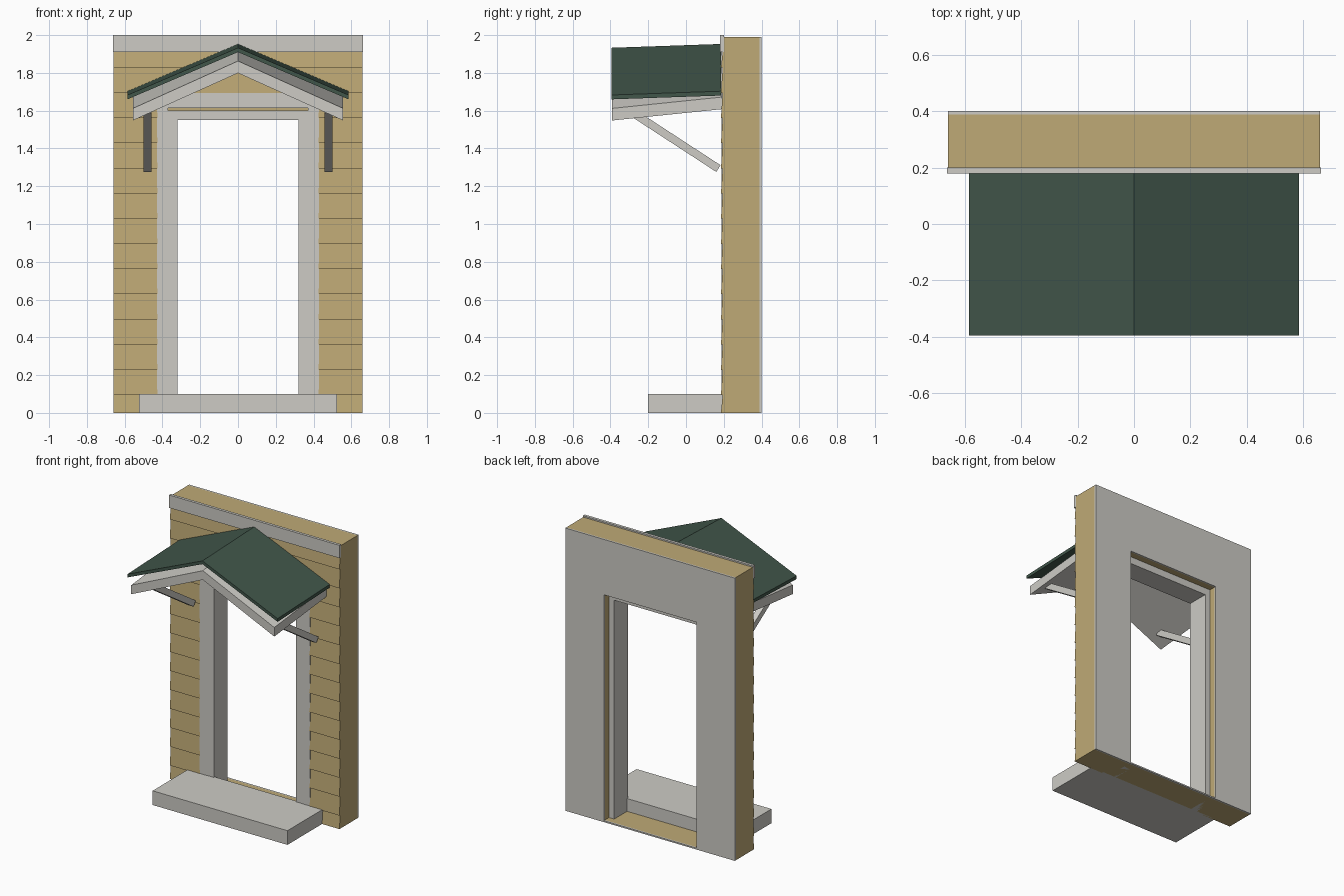
import bpy, bmesh, math
from mathutils import Vector

if "Cube" in bpy.data.objects:
    bpy.data.objects.remove(bpy.data.objects["Cube"])


def material(name, rgb):
    m = bpy.data.materials.new(name)
    m.diffuse_color = (*rgb, 1)
    m.use_nodes = True
    m.node_tree.nodes["Principled BSDF"].inputs["Base Color"].default_value = m.diffuse_color
    return m


TAN = material("tan siding", (0.52, 0.40, 0.18))
GREY = material("warm light grey", (0.61, 0.60, 0.56))
GREEN = material("dark green roofing", (0.052, 0.092, 0.068))


def finish(name, bm, mat):
    bmesh.ops.recalc_face_normals(bm, faces=bm.faces)
    me = bpy.data.meshes.new(name)
    bm.to_mesh(me)
    bm.free()
    me.materials.append(mat)
    ob = bpy.data.objects.new(name, me)
    bpy.context.collection.objects.link(ob)
    return ob


def loft(bm, front, back):
    """Solid between two matching closed outlines."""
    a = [bm.verts.new(p) for p in front]
    b = [bm.verts.new(p) for p in back]
    n = len(a)
    bm.faces.new(a)
    bm.faces.new(b[::-1])
    for i in range(n):
        j = (i + 1) % n
        bm.faces.new((a[i], b[i], b[j], a[j]))


def prism(name, xz, y0, y1, mat, rise=0.0):
    """Extrude an x-z profile from y0 to y1, lifting the back end by rise."""
    bm = bmesh.new()
    loft(bm, [(x, y0, z) for x, z in xz], [(x, y1, z + rise) for x, z in xz])
    return finish(name, bm, mat)


def rect(x0, x1, z0, z1):
    return [(x0, z0), (x1, z0), (x1, z1), (x0, z1)]


def ring(name, outer, inner, y0, y1, mat):
    """Rectangular panel with a rectangular hole."""
    bm = bmesh.new()
    loops = [[bm.verts.new((x, y, z)) for x, z in pts]
             for pts, y in ((outer, y0), (inner, y0), (inner, y1), (outer, y1))]
    for k in range(4):
        a, b = loops[k], loops[(k + 1) % 4]
        for i in range(4):
            j = (i + 1) % 4
            bm.faces.new((a[i], a[j], b[j], b[i]))
    return finish(name, bm, mat)


def arch(xo, xi, zo, zi):
    """Door-frame outline, open at the bottom."""
    return [(-xo, 0), (-xo, zo), (xo, zo), (xo, 0),
            (xi, 0), (xi, zi), (-xi, zi), (-xi, 0)]


def chevron(w, ridge, eave, t):
    return [(-w, eave), (0, ridge), (w, eave),
            (w, eave - t), (0, ridge - t), (-w, eave - t)]


# wall with door opening, and its inner lining
hole = rect(-0.36, 0.36, 0.01, 1.60)
ring("wall_core", rect(-0.66, 0.66, 0, 1.99), hole, 0.198, 0.388, TAN)
ring("inner_wall_panel", rect(-0.66, 0.66, 0, 1.99), hole, 0.388, 0.40, GREY)

# overlapping wedge-shaped siding boards, split around the door
bm = bmesh.new()
PITCH, FIRST, TOP = 0.1333, 0.095, 1.91


def board(x0, x1, z0, z1):
    section = [(0.185, z0), (0.1995, z0), (0.1995, z1), (0.194, z1)]
    loft(bm, [(x0, y, z) for y, z in section], [(x1, y, z) for y, z in section])


for k in range(-1, 14):
    z0 = max(0.0, FIRST + k * PITCH)
    z1 = min(TOP, FIRST + (k + 1) * PITCH)
    if z0 > 1.65:
        board(-0.66, 0.66, z0, z1)
    else:
        for s in (-1, 1):
            board(s * 0.425, s * 0.66, z0, z1)
finish("siding_boards", bm, TAN)

# top trim board, door casing, door jamb and step
prism("top_trim", rect(-0.663, 0.663, 1.91, 2.0), 0.18, 0.2, GREY)
prism("door_casing", arch(0.43, 0.37, 1.70, 1.613), 0.187, 0.2, GREY)
prism("door_jamb", arch(0.37, 0.32, 1.60, 1.55), 0.189, 0.342, GREY)
prism("door_step", rect(-0.525, 0.525, 0, 0.10), -0.20, 0.199, GREY)

# canopy: roofing sheet over a slightly steeper soffit
prism("canopy_roofing", chevron(0.585, 1.933, 1.683, 0.023), -0.395, 0.184, GREEN, rise=0.02)
prism("canopy_soffit", chevron(0.557, 1.863, 1.612, 0.064), -0.392, 0.19, GREY, rise=0.06)

# diagonal canopy brackets
along = Vector((0, -0.838, 0.546)) * 0.57
across = Vector((0, 0.546, 0.838)) * 0.042
for side, s in (("left", -1), ("right", 1)):
    bm = bmesh.new()
    ends = []
    for x in (0.457, 0.499):
        p = Vector((s * x, 0.16, 1.276))
        ends.append([p, p + along, p + along + across, p + across])
    loft(bm, *ends)
    finish(side + "_bracket", bm, GREY)
